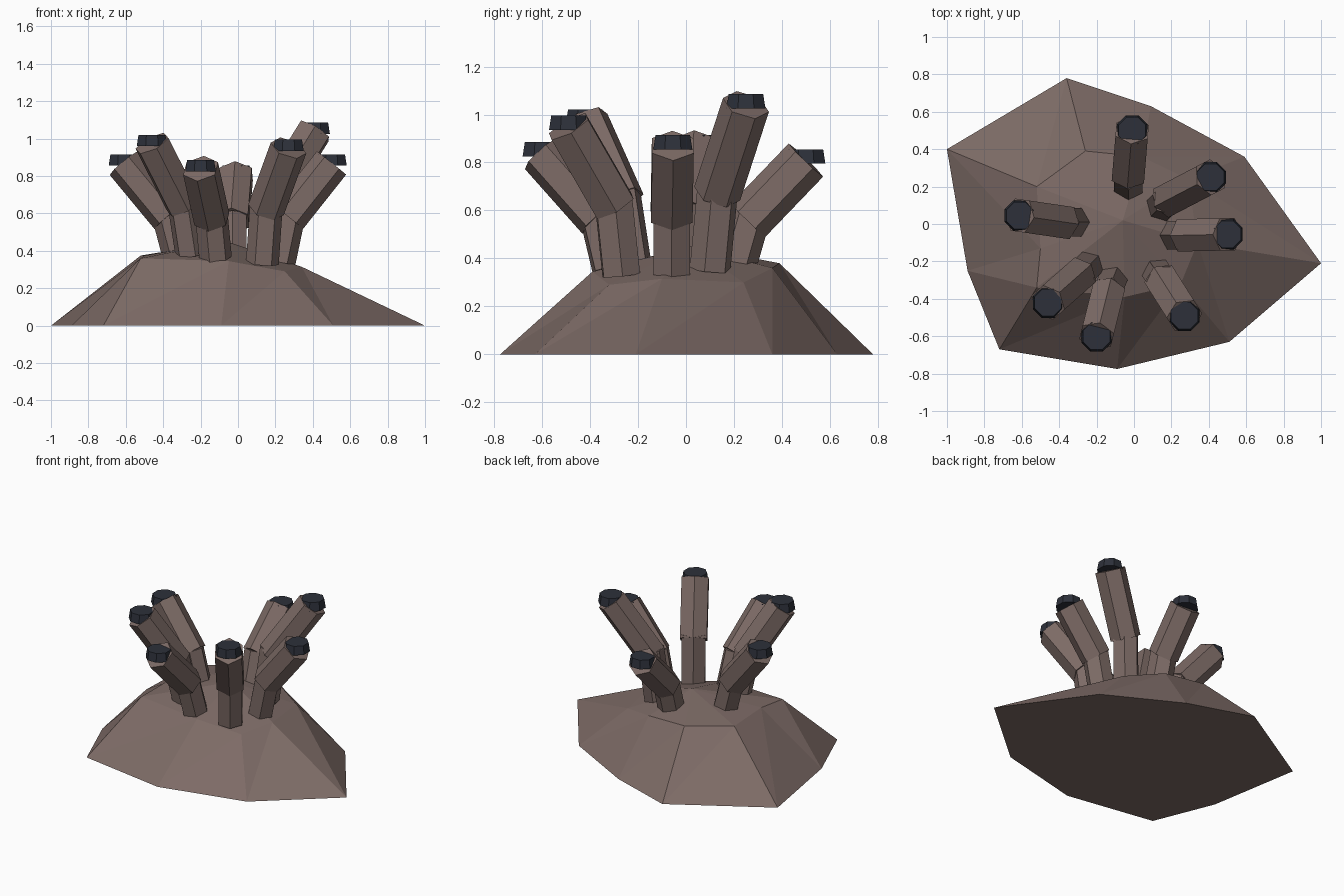
import bpy, bmesh, math
from mathutils import Vector, Matrix

if "Cube" in bpy.data.objects:
    bpy.data.objects.remove(bpy.data.objects["Cube"])


def material(name, rgb):
    m = bpy.data.materials.new(name)
    m.use_nodes = True
    m.diffuse_color = (*rgb, 1)
    m.node_tree.nodes["Principled BSDF"].inputs["Base Color"].default_value = (*rgb, 1)
    return m


brown = material("rock_brown", (0.205, 0.147, 0.133))
dark = material("dark_tip", (0.026, 0.030, 0.042))


def finish(bm, name, mat):
    bmesh.ops.recalc_face_normals(bm, faces=bm.faces)
    mesh = bpy.data.meshes.new(name)
    bm.to_mesh(mesh)
    bm.free()
    mesh.materials.append(mat)
    obj = bpy.data.objects.new(name, mesh)
    bpy.context.collection.objects.link(obj)
    return obj


def prism(name, start, end, radius, mat):
    """Six-sided column with one edge facing the centre of the mound."""
    start, end = Vector(start), Vector(end)
    axis = (end - start).normalized()
    side = axis.cross(Vector((0, 0, 1))).normalized()
    out = side.cross(axis)
    bm = bmesh.new()
    rings = []
    for p in (start, end):
        rings.append([bm.verts.new(p + radius * (out * math.cos(a) + side * math.sin(a)))
                      for a in (math.tau * i / 6 for i in range(6))])
    for i in range(6):
        j = (i + 1) % 6
        bm.faces.new((rings[0][i], rings[0][j], rings[1][j], rings[1][i]))
    for ring in rings:
        bm.faces.new(ring)
    return finish(bm, name, mat)


def cap(name, x, y, z):
    """Level eight-sided dark tip, cut through by the tilted column end."""
    bm = bmesh.new()
    bmesh.ops.create_cone(bm, cap_ends=True, segments=8, radius1=0.088, radius2=0.078,
                          depth=0.06,
                          matrix=Matrix.Translation((x, y, z + 0.03)) @ Matrix.Rotation(math.pi / 8, 4, "Z"))
    return finish(bm, name, dark)


# Mound: ground outline, shoulder ring and peak
outline = [(-0.36, 0.78), (0.09, 0.63), (0.59, 0.36), (1.0, -0.21), (0.51, -0.63),
           (-0.09, -0.775), (-0.72, -0.67), (-0.89, -0.25), (-1.0, 0.4)]
shoulder = [(-0.26, 0.39, 0.38), (0.04, 0.36, 0.36), (0.29, 0.24, 0.30),
            (0.34, -0.10, 0.315), (0.25, -0.32, 0.29), (-0.05, -0.39, 0.345),
            (-0.52, -0.34, 0.36), (-0.50, -0.13, 0.375), (-0.52, 0.20, 0.375)]
bm = bmesh.new()
low = [bm.verts.new((x, y, 0)) for x, y in outline]
mid = [bm.verts.new(p) for p in shoulder]
peak = bm.verts.new((-0.06, 0.02, 0.45))
for i in range(len(low)):
    j = (i + 1) % len(low)
    bm.faces.new((low[i], low[j], mid[i]))
    bm.faces.new((low[j], mid[j], mid[i]))
    bm.faces.new((mid[i], mid[j], peak))
bm.faces.new(low)
finish(bm, "mound", brown)

# Columns: foot, bend and tip of each
columns = {
    "back": ((-0.03, 0.20, 0.35), (-0.03, 0.26, 0.56), (-0.01, 0.50, 0.81)),
    "back_left": ((0.15, 0.10, 0.35), (0.18, 0.13, 0.67), (0.41, 0.25, 1.04)),
    "left": ((0.22, -0.06, 0.34), (0.27, -0.06, 0.58), (0.50, -0.055, 0.87)),
    "front_left": ((0.13, -0.27, 0.33), (0.15, -0.30, 0.62), (0.27, -0.49, 0.95)),
    "front": ((-0.12, -0.31, 0.36), (-0.14, -0.36, 0.57), (-0.20, -0.60, 0.84)),
    "front_right": ((-0.25, -0.23, 0.38), (-0.29, -0.27, 0.64), (-0.46, -0.42, 0.975)),
    "right": ((-0.32, 0.01, 0.39), (-0.37, 0.01, 0.58), (-0.61, 0.045, 0.87)),
}
for name, (foot, bend, tip) in columns.items():
    prism(name + "_lower_column", foot, Vector(bend) + (Vector(bend) - Vector(foot)) * 0.15, 0.088, brown)
    prism(name + "_upper_column", bend, tip, 0.1, brown)
    cap(name + "_tip", tip[0], tip[1], tip[2] - 0.015)
